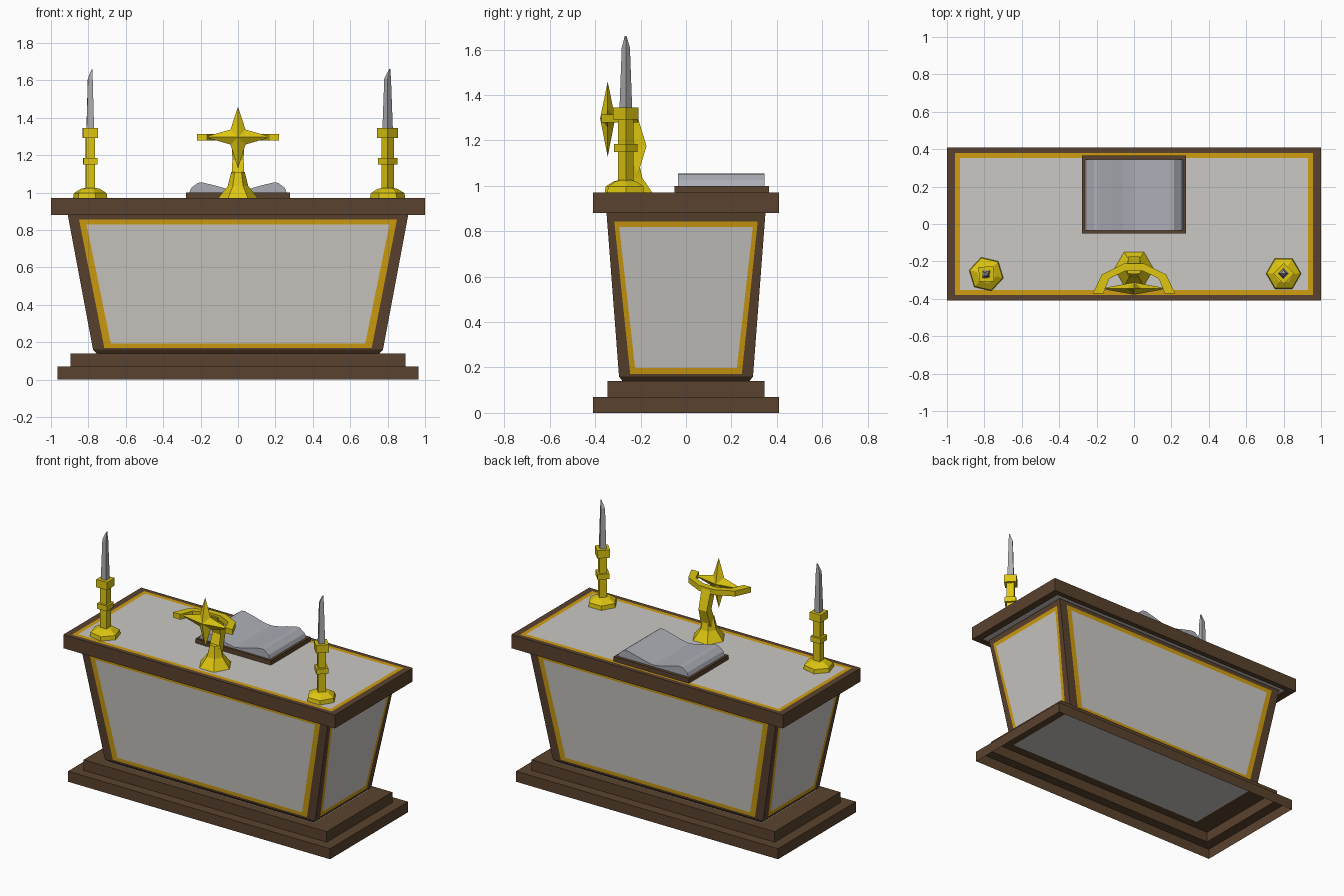
import bpy, bmesh, math

if "Cube" in bpy.data.objects:
    bpy.data.objects.remove(bpy.data.objects["Cube"])


def material(name, r, g, b):
    m = bpy.data.materials.new(name)
    lin = [((c / 255 + 0.055) / 1.055) ** 2.4 for c in (r, g, b)]
    m.diffuse_color = (*lin, 1)
    m.use_nodes = True
    m.node_tree.nodes["Principled BSDF"].inputs["Base Color"].default_value = m.diffuse_color
    return m


WOOD = material("dark wood", 90, 66, 46)
PANEL = material("pale panel", 203, 200, 195)
TRIM = material("gold trim", 208, 158, 16)
BRASS = material("yellow brass", 222, 198, 16)
WAX = material("grey wax", 172, 172, 174)
PAPER = material("grey paper", 172, 174, 182)


def finish(name, bm, mats):
    bmesh.ops.recalc_face_normals(bm, faces=bm.faces)
    me = bpy.data.meshes.new(name)
    bm.to_mesh(me)
    bm.free()
    for m in mats:
        me.materials.append(m)
    ob = bpy.data.objects.new(name, me)
    bpy.context.collection.objects.link(ob)
    return ob


def loft(name, rings, mats, bands=None, start=True, end=True, end_mat=0):
    """Skin consecutive rings of points; bands gives each band's material."""
    bm = bmesh.new()
    vs = [[bm.verts.new(p) for p in r] for r in rings]
    n = len(rings[0])
    for k in range(len(vs) - 1):
        for i in range(n):
            j = (i + 1) % n
            f = bm.faces.new((vs[k][i], vs[k][j], vs[k + 1][j], vs[k + 1][i]))
            f.material_index = bands[k] if bands else 0
    if start:
        bm.faces.new(vs[0][::-1])
    if end:
        bm.faces.new(vs[-1]).material_index = end_mat
    return finish(name, bm, mats)


def rect(x, y, z):
    return [(-x, -y, z), (x, -y, z), (x, y, z), (-x, y, z)]


def turned(name, cx, cy, profile, sides, angle, mat):
    """Low-sided turned part from (radius, z) pairs."""
    rings = [[(cx + r * math.cos(angle + 2 * math.pi * i / sides),
               cy + r * math.sin(angle + 2 * math.pi * i / sides), z)
              for i in range(sides)] for r, z in profile]
    return loft(name, rings, [mat])


# Stepped plinth, hollow underneath
loft("stepped_plinth",
     [rect(.965, .41, 0), rect(.965, .41, .07), rect(.895, .345, .07),
      rect(.895, .345, .14), rect(.76, .285, .14)],
     [WOOD, PANEL], start=False, end_mat=1)

# Table top with gold line, pale inlay and pale underside
loft("table_top",
     [rect(.945, .37, .885), rect(.95, .375, .88), rect(1, .41, .88), rect(1, .41, .97),
      rect(.957, .38, .97), rect(.93, .353, .97)],
     [WOOD, TRIM, PANEL], bands=[0, 0, 0, 0, 1], start=False, end_mat=2)
loft("top_underside", [rect(.946, .371, .886), rect(.946, .371, .89)], [PANEL])

# Foot of the tapered body
loft("body_foot", [rect(.755, .28, .14), rect(.775, .295, .16)], [WOOD],
     start=False, end=False)


def taper(z, lo, hi):
    return lo + (hi - lo) * (z - .16) / .72


# Four sloping sides: wood frame, gold line, pale panel
front = [(.91, .88, .775, .16), (.85, .856, .715, .17), (.81, .83, .68, .193)]
side = [(.35, .88, .295, .16), (.316, .844, .246, .172), (.294, .818, .224, .197)]
for s, word in ((-1, "front"), (1, "back")):
    rings = []
    for wt, zt, wb, zb in front:
        yt, yb = s * taper(zt, .295, .35), s * taper(zb, .295, .35)
        rings.append([(-wt, yt, zt), (wt, yt, zt), (wb, yb, zb), (-wb, yb, zb)])
    loft(word + "_side", rings, [WOOD, TRIM, PANEL], [0, 1], start=False, end_mat=2)
for s, word in ((-1, "left"), (1, "right")):
    rings = []
    for wt, zt, wb, zb in side:
        xt, xb = s * taper(zt, .775, .91), s * taper(zb, .775, .91)
        rings.append([(xt, -wt, zt), (xt, wt, zt), (xb, wb, zb), (xb, -wb, zb)])
    loft(word + "_side", rings, [WOOD, TRIM, PANEL], [0, 1], start=False, end_mat=2)

# Open book: cover and curved pages
loft("book_cover", [[(x, y + .158, z) for x, y, z in rect(.277, .208, zz)]
                    for zz in (.968, 1.0)], [WOOD])
half = [(.262, .998), (.25, 1.025), (.215, 1.052), (.19, 1.054),
        (.12, 1.037), (.06, 1.02)]
outline = half + [(0, 1.01)] + [(-x, z) for x, z in reversed(half)]
loft("book_pages", [[(x, y, z) for x, z in outline] for y in (-.035, .345)], [PAPER])

# Two candlesticks, turned differently
for word, cx, cy, turn in (("left", -.79, -.268, math.radians(47)),
                           ("right", .80, -.265, 0)):
    turned(word + "_candle_base", cx, cy,
           [(.094, .97), (.09, .997), (.052, 1.02), (.03, 1.025)], 6, turn, BRASS)
    turned(word + "_candle_stem", cx, cy, [(.034, 1.01), (.034, 1.31)], 4, turn, BRASS)
    turned(word + "_candle_ring", cx, cy, [(.052, 1.15), (.052, 1.185)], 4, turn, BRASS)
    turned(word + "_candle_cup", cx, cy, [(.056, 1.293), (.056, 1.345)], 4, turn, BRASS)
    wax = turned(word + "_candle", cx, cy, [(.028, 1.34), (.018, 1.61), (.003, 1.66)],
                 4, turn, WAX)
    for v in wax.data.vertices:          # leaning tip
        if v.co.z > 1.65:
            v.co.x += .011

# Star ornament: foot, bent stem, crescent and star
turned("star_foot", 0, -.24, [(.105, .97), (.098, .98), (.055, 1.035), (.036, 1.11)],
       6, 0, BRASS)
stem = [(-.235, 1.06, .036), (-.2, 1.175, .03), (-.238, 1.3, .034)]
loft("star_stem", [[(-w, y - .026, z), (w, y - .026, z), (w, y + .026, z), (-w, y + .026, z)]
                   for y, z, w in stem], [BRASS])
arc = [(.22, -.372, .165, -.372), (.172, -.27, .132, -.292), (.055, -.212, .05, -.252)]
arc += [(-a, b, -c, d) for a, b, c, d in reversed(arc)]
loft("star_crescent", [[(a, b, 1.278), (a, b, 1.314), (c, d, 1.314), (c, d, 1.278)]
                       for a, b, c, d in arc], [BRASS])
bm = bmesh.new()
rim = [(0, 1.46), (.04, 1.337), (.18, 1.297), (.04, 1.257),
       (0, 1.128), (-.04, 1.257), (-.18, 1.297), (-.04, 1.337)]
ring = [bm.verts.new((x, -.345, z)) for x, z in rim]
for y in (-.378, -.312):
    tip = bm.verts.new((0, y, 1.297))
    for i in range(8):
        bm.faces.new((ring[i], ring[(i + 1) % 8], tip))
finish("star", bm, [BRASS])
